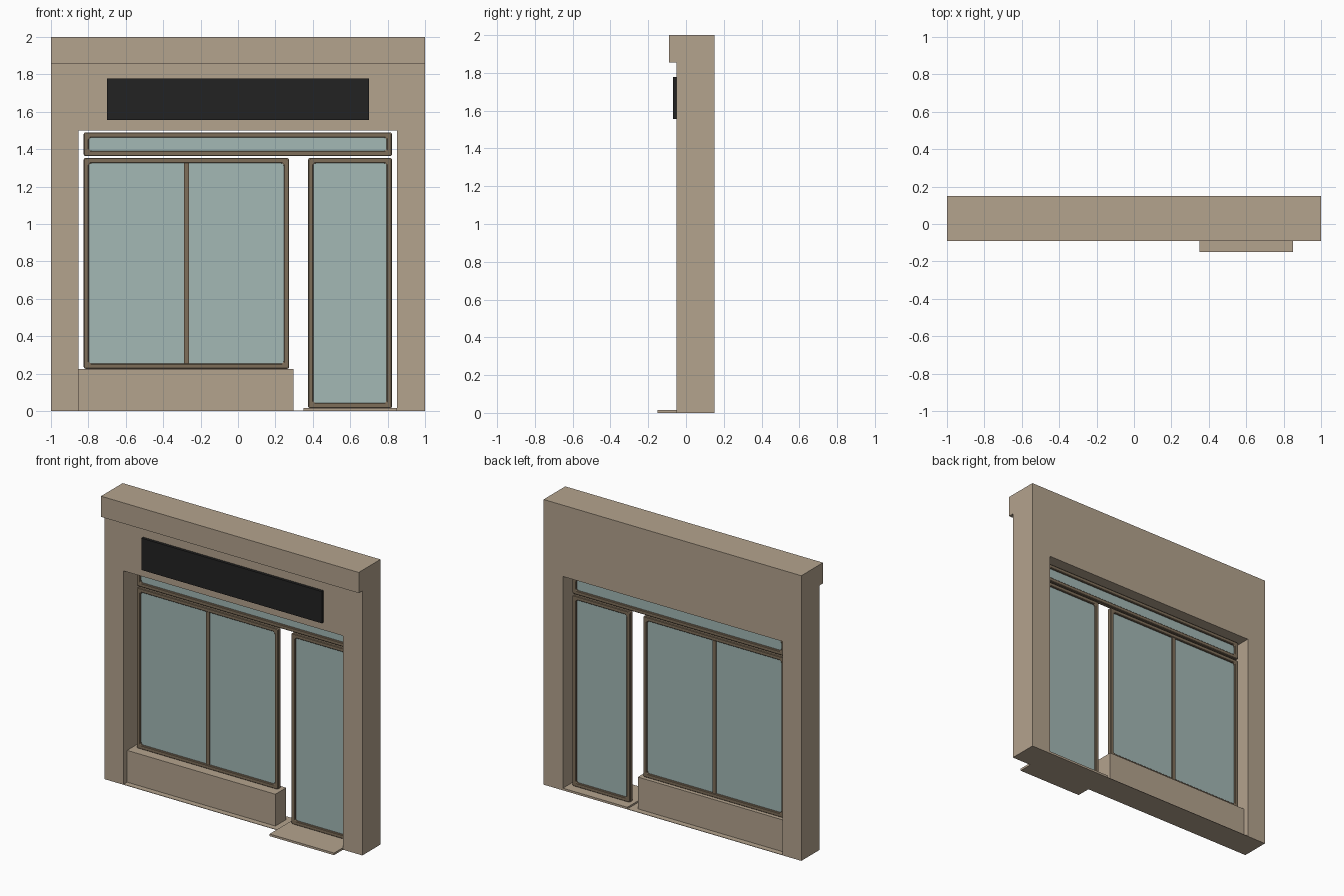
import bpy
import bmesh
from math import cos, sin, pi

cube = bpy.data.objects.get("Cube")
if cube:
    bpy.data.objects.remove(cube, do_unlink=True)


def material(name, color):
    mat = bpy.data.materials.new(name)
    mat.use_nodes = True
    mat.diffuse_color = (*color, 1)
    mat.node_tree.nodes["Principled BSDF"].inputs["Base Color"].default_value = (*color, 1)
    return mat


STONE = material("tan stone", (0.456, 0.366, 0.27))
FRAME = material("brown frame", (0.209, 0.156, 0.102))
GLASS = material("pale glass", (0.366, 0.479, 0.462))
SIGN = material("black sign", (0.016, 0.016, 0.016))


def finish(name, bm, mat):
    bmesh.ops.recalc_face_normals(bm, faces=bm.faces)
    mesh = bpy.data.meshes.new(name)
    bm.to_mesh(mesh)
    bm.free()
    mesh.materials.append(mat)
    obj = bpy.data.objects.new(name, mesh)
    bpy.context.collection.objects.link(obj)
    return obj


def box(name, x, y, z, mat):
    """Box given as (low, high) spans on each axis."""
    bm = bmesh.new()
    bmesh.ops.create_cube(bm, size=1)
    for v in bm.verts:
        v.co = [s[0] if c < 0 else s[1] for c, s in zip(v.co, (x, y, z))]
    return finish(name, bm, mat)


def rounded_rect(x, z, inset, radius, steps=4):
    """Points of a rounded rectangle, corner by corner."""
    points = []
    for k, (sx, sz) in enumerate(((1, 1), (-1, 1), (-1, -1), (1, -1))):
        cx = (x[1] if sx > 0 else x[0]) - sx * (inset + radius)
        cz = (z[1] if sz > 0 else z[0]) - sz * (inset + radius)
        for i in range(steps + 1):
            a = (k + i / steps) * pi / 2
            points.append((cx + radius * cos(a), cz + radius * sin(a)))
    return points


MID, HALF, WIDTH, SOFT = 0.07, 0.016, 0.028, 0.004


def frame(name, x, z):
    """Softened square bar swept around a rounded rectangle."""
    section = [(0, -HALF + SOFT), (SOFT, -HALF), (WIDTH - SOFT, -HALF), (WIDTH, -HALF + SOFT),
               (WIDTH, HALF - SOFT), (WIDTH - SOFT, HALF), (SOFT, HALF), (0, HALF - SOFT)]
    bm = bmesh.new()
    rings = []
    for inset, y in section:
        radius = 0.01 + 0.006 * inset / WIDTH
        rings.append([bm.verts.new((px, MID + y, pz))
                      for px, pz in rounded_rect(x, z, inset, radius)])
    for a, b in zip(rings, rings[1:] + rings[:1]):
        for i in range(len(a)):
            bm.faces.new((a[i - 1], a[i], b[i], b[i - 1]))
    return finish(name, bm, FRAME)


def glazed_frame(name, x, z):
    frame(name + "_frame", x, z)
    grow = WIDTH - 0.006
    box(name + "_glass", (x[0] + grow, x[1] - grow), (MID - 0.004, MID + 0.004),
        (z[0] + grow, z[1] - grow), GLASS)


# Facade wall with projecting cornice, extruded sideways from its profile
bm = bmesh.new()
profile = [(-0.05, 0), (0.15, 0), (0.15, 2), (-0.09, 2), (-0.09, 1.855), (-0.05, 1.855)]
face = bm.faces.new([bm.verts.new((-1, y, z)) for y, z in profile])
side = bmesh.ops.extrude_face_region(bm, geom=[face])["geom"]
bmesh.ops.translate(bm, vec=(2, 0, 0), verts=[g for g in side if isinstance(g, bmesh.types.BMVert)])
wall = finish("facade_wall", bm, STONE)

# Shop opening, leaving a thin threshold at the ground
cutter = box("opening_cutter", (-0.853, 0.85), (-0.3, 0.4), (0.003, 1.5), STONE)
cutter.hide_render = True
cut = wall.modifiers.new("opening", "BOOLEAN")
cut.operation = "DIFFERENCE"
cut.solver = "EXACT"
cut.object = cutter
bpy.context.view_layer.objects.active = wall
bpy.ops.object.modifier_apply(modifier=cut.name)
bpy.data.objects.remove(cutter, do_unlink=True)

# Low wall under the window, and door step
box("window_base", (-0.853, 0.297), (-0.01, 0.11), (0, 0.226), STONE)
box("door_step", (0.35, 0.85), (-0.15, 0.15), (0, 0.015), STONE)

# Sign board
box("sign_board", (-0.7, 0.7), (-0.07, -0.05), (1.555, 1.778), SIGN)

# Window, door and transom
glazed_frame("window", (-0.825, 0.273), (0.226, 1.353))
glazed_frame("door", (0.375, 0.823), (0.015, 1.353))
glazed_frame("transom", (-0.825, 0.823), (1.363, 1.49))
box("window_mullion", (-0.289, -0.262), (MID - 0.013, MID + 0.013), (0.24, 1.34), FRAME)
